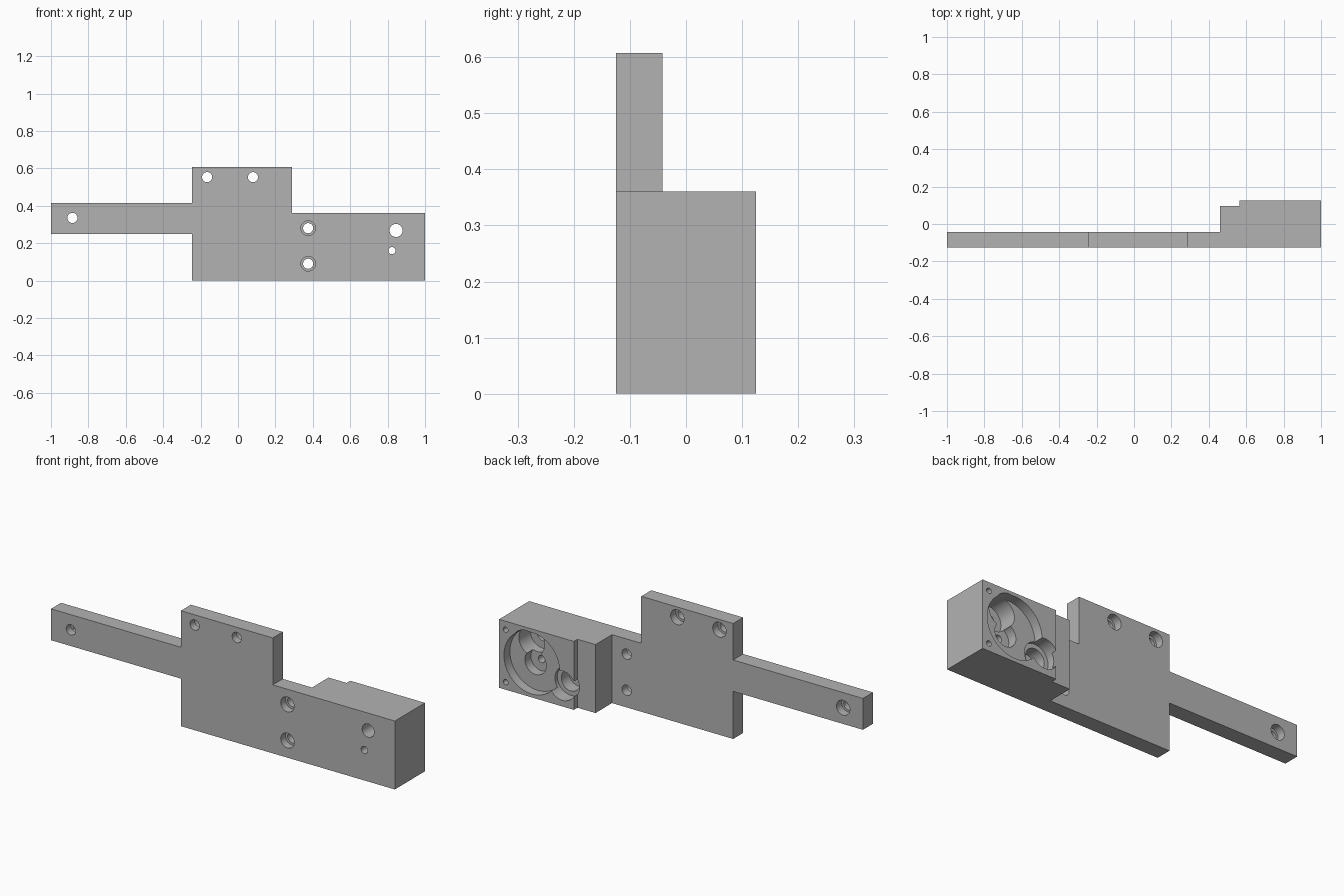
import bpy, bmesh, math
from mathutils import Matrix

cube = bpy.data.objects.get("Cube")
if cube:
    bpy.data.objects.remove(cube)

FRONT, BACK, PLATE_BACK = -0.125, 0.125, -0.042

grey = bpy.data.materials.new("machined grey")
grey.use_nodes = True
colour = (0.45, 0.45, 0.45, 1)
grey.diffuse_color = colour
grey.node_tree.nodes["Principled BSDF"].inputs["Base Color"].default_value = colour


def add_object(name, bm):
    bmesh.ops.recalc_face_normals(bm, faces=bm.faces)
    mesh = bpy.data.meshes.new(name)
    bm.to_mesh(mesh)
    bm.free()
    obj = bpy.data.objects.new(name, mesh)
    bpy.context.collection.objects.link(obj)
    mesh.materials.append(grey)
    return obj


def prism(name, outline, y0, y1):
    """Extrude an x-z outline from y0 to y1."""
    bm = bmesh.new()
    face = bm.faces.new([bm.verts.new((x, y0, z)) for x, z in outline])
    grown = bmesh.ops.extrude_face_region(bm, geom=[face])["geom"]
    verts = [v for v in grown if isinstance(v, bmesh.types.BMVert)]
    bmesh.ops.translate(bm, verts=verts, vec=(0, y1 - y0, 0))
    return add_object(name, bm)


def cut(target, cutter):
    """Subtract the cutter from the target and discard it."""
    cutter.hide_render = True
    mod = target.modifiers.new("cut", "BOOLEAN")
    mod.operation = "DIFFERENCE"
    mod.solver = "EXACT"
    mod.object = cutter
    bpy.context.view_layer.objects.active = target
    bpy.ops.object.modifier_apply(modifier=mod.name)
    bpy.data.objects.remove(cutter)


def bore(target, x, z, radius, y0, y1, sides=40):
    bm = bmesh.new()
    place = Matrix.Translation((x, (y0 + y1) / 2, z)) @ Matrix.Rotation(math.pi / 2, 4, "X")
    bmesh.ops.create_cone(bm, cap_ends=True, segments=sides, radius1=radius,
                          radius2=radius, depth=y1 - y0, matrix=place)
    cut(target, add_object("bore_cutter", bm))


def box_outline(x0, x1):
    return [(x0, -0.2), (x1, -0.2), (x1, 0.9), (x0, 0.9)]


# Full-depth body: arm, raised tab and end block
bracket = prism("bracket_body", [
    (-1, 0.25), (-0.245, 0.25), (-0.245, 0), (1, 0), (1, 0.36),
    (0.29, 0.36), (0.29, 0.607), (-0.245, 0.607), (-0.245, 0.415), (-1, 0.415),
], FRONT, BACK)

# Thin plate behind the arm and tab, then the shallow step on the block
cut(bracket, prism("plate_cutter", box_outline(-1.2, 0.46), PLATE_BACK, 0.4))
cut(bracket, prism("step_cutter", box_outline(0.3, 0.565), 0.095, 0.4))

# Screw holes counterbored from the back
for x, z in [(-0.885, 0.335), (-0.165, 0.553), (0.08, 0.553)]:
    bore(bracket, x, z, 0.027, -0.2, 0)
    bore(bracket, x, z, 0.039, -0.085, 0)

# Screw holes counterbored from the front
for z in (0.09, 0.28):
    bore(bracket, 0.375, z, 0.027, -0.2, 0)
    bore(bracket, 0.375, z, 0.039, -0.2, -0.085)

# Round pocket in the back of the block
bore(bracket, 0.81, 0.18, 0.162, 0.075, 0.2, 64)

# Upper deep bore and its through hole
bore(bracket, 0.845, 0.268, 0.075, -0.02, 0.21)
bore(bracket, 0.845, 0.268, 0.035, -0.2, 0.05)

# Central counterbore and its through hole
bore(bracket, 0.823, 0.16, 0.062, 0.025, 0.22)
bore(bracket, 0.823, 0.16, 0.019, -0.2, 0.1)

# Lower stepped bore beside the pocket
bore(bracket, 0.632, 0.11, 0.078, 0.055, 0.23)
bore(bracket, 0.632, 0.11, 0.055, -0.01, 0.24)

# Small corner holes
for z in (0.04, 0.315):
    bore(bracket, 0.962, z, 0.014, 0.03, 0.2, 24)

# Smooth bores with crisp edges
bpy.ops.object.select_all(action="DESELECT")
bracket.select_set(True)
bpy.context.view_layer.objects.active = bracket
bpy.ops.object.shade_smooth_by_angle(angle=math.radians(30))
